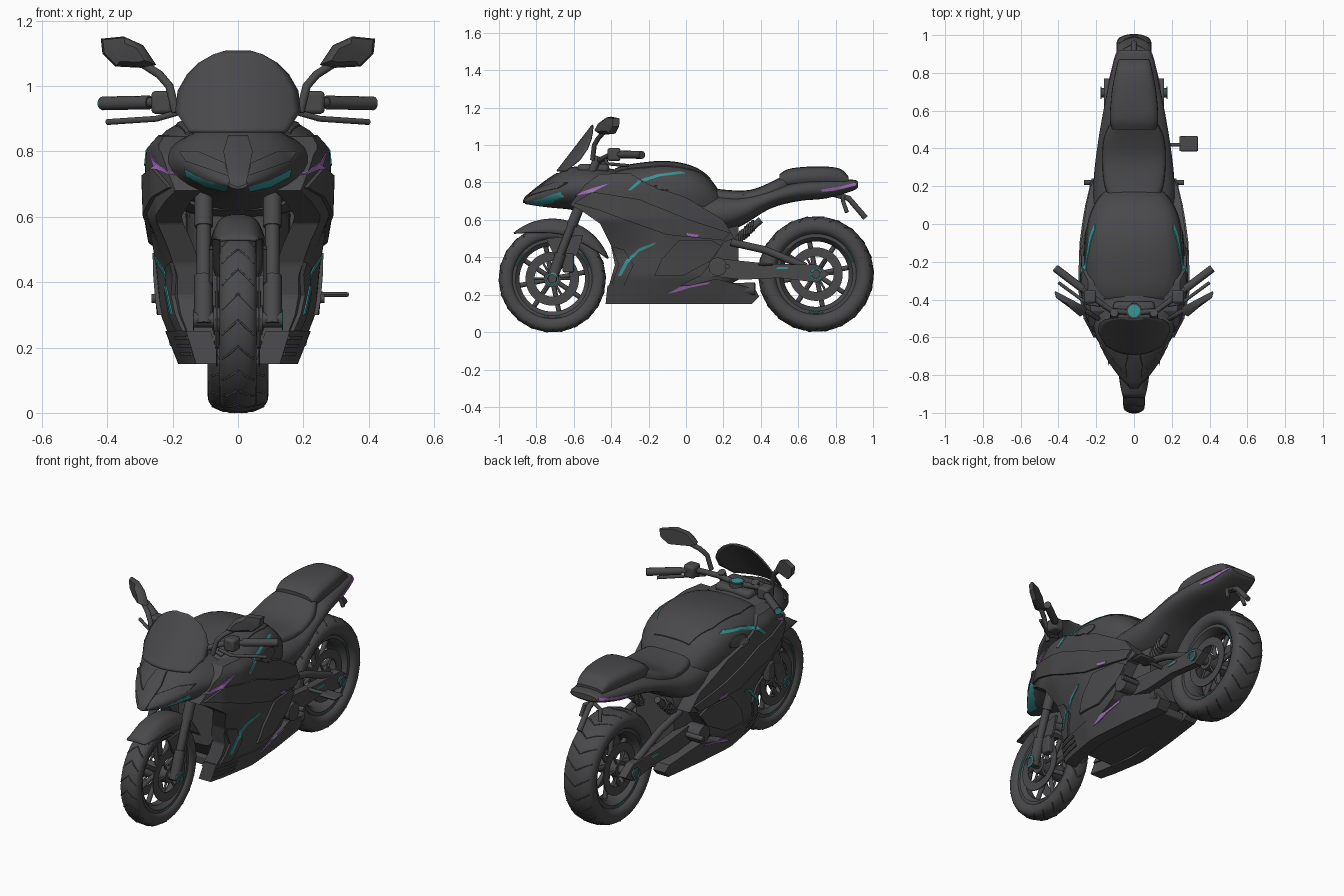
import bpy, bmesh, math
from mathutils import Vector

if bpy.data.objects.get("Cube"):
    bpy.data.objects.remove(bpy.data.objects["Cube"], do_unlink=True)
scene = bpy.context.scene

def material(name, colour):
    mat = bpy.data.materials.new(name)
    mat.use_nodes = True
    mat.diffuse_color = (*colour, 1)
    mat.node_tree.nodes["Principled BSDF"].inputs["Base Color"].default_value = (*colour, 1)
    return mat

dark = material("graphite", (.067, .067, .071))
teal = material("teal", (.04, .30, .31))
violet = material("violet", (.38, .16, .52))

def place(name, mesh, mat=dark, mirror=False, bevel=0, solid=0):
    mesh.materials.clear()
    mesh.materials.append(mat)
    mesh.shade_smooth()
    mesh.set_sharp_from_angle(angle=math.radians(35))
    obj = bpy.data.objects.new(name, mesh)
    scene.collection.objects.link(obj)
    if solid:
        mod = obj.modifiers.new("Thickness", 'SOLIDIFY')
        mod.thickness, mod.offset = solid, 0
    if bevel:
        mod = obj.modifiers.new("Bevel", 'BEVEL')
        mod.width, mod.segments = bevel, 2
    if mirror:
        obj.modifiers.new("Mirror", 'MIRROR').use_mirror_merge = False

def finish(name, bm, **options):
    bmesh.ops.recalc_face_normals(bm, faces=bm.faces[:])
    mesh = bpy.data.meshes.new(name)
    bm.to_mesh(mesh)
    bm.free()
    place(name, mesh, **options)

def interp(table, t):
    for (a, va), (b, vb) in zip(table, table[1:]):
        if t <= b:
            return va + (vb - va) * max(0, (t - a) / (b - a))
    return table[-1][1]

def skin(co):
    """Half width of the fairing at a given length and height; the lower front tapers in."""
    along = interp([(-.86, .05), (-.7, .15), (-.6, .2), (-.5, .25), (-.35, .28), (-.1, .275), (.1, .25), (.25, .22), (.4, .19)], co.y)
    up = interp([(.15, .18), (.2, .2), (.3, .24), (.45, .255), (.6, .28), (.75, .285), (.81, .28), (.87, .225)], co.z)
    taper = interp([(-.43, .28), (-.15, 0)], co.y) * interp([(.42, 1), (.6, 0)], co.z)
    return along * up / .28 * (1 - taper)

def skeleton(rings, loop=False):
    """Bridge closed rings of points, capping the ends unless they form a loop."""
    bm = bmesh.new()
    rows = [[bm.verts.new(p) for p in ring] for ring in rings]
    for a, b in zip(rows, rows[1:] + (rows[:1] if loop else [])):
        for i in range(len(a)):
            j = (i + 1) % len(a)
            bm.faces.new((a[i], a[j], b[j], b[i]))
    if not loop:
        bm.faces.new(rows[0])
        bm.faces.new(rows[-1])
    return bm

def loft(name, stations, power=2.4, steps=4, sides=28):
    """Superellipse sections (y, bottom, top, half width), splined along y."""
    pts = [Vector(s) for s in stations[:1] + stations + stations[-1:]]
    rows, rings = [], []
    for p, a, b, q in zip(pts, pts[1:], pts[2:], pts[3:]):
        for t in [k / steps for k in range(steps)]:
            rows.append(a + (b - p) * t / 2 + (p * 2 - a * 5 + b * 4 - q) * t * t / 2 + (a * 3 - p - b * 3 + q) * t ** 3 / 2)
    for y, low, high, half in rows + [pts[-1]]:
        ring = []
        for a in [math.tau * i / sides for i in range(sides)]:
            c, s = (math.copysign(abs(f) ** (2 / power), f) for f in (math.cos(a), math.sin(a)))
            ring.append((half * c, y, (low + high) / 2 + (high - low) / 2 * s))
        rings.append(ring)
    finish(name, skeleton(rings))

def plate(name, outline, axis=0, surf=None, lift=.004, thick=.009, grid=.02, **options):
    """Mirrored outline draped along an axis on a surface function, or on whatever is there."""
    sign = -1 if axis == 1 else 1
    others = [a for a in range(3) if a != axis]
    bm = bmesh.new()
    verts = [bm.verts.new() for pair in outline]
    for v, pair in zip(verts, outline):
        v.co[others[0]], v.co[others[1]] = pair
    bm.faces.new(verts)
    for a in others:
        normal = Vector([float(a == k) for k in range(3)])
        for k in range(int(-1 / grid), int(1 / grid)):
            geom = bm.verts[:] + bm.edges[:] + bm.faces[:]
            bmesh.ops.bisect_plane(bm, geom=geom, plane_co=normal * (k * grid + .003), plane_no=normal)
    bpy.context.view_layer.update()
    deps = bpy.context.evaluated_depsgraph_get()
    heights = {}
    for v in bm.verts:
        start, ray = v.co.copy(), Vector()
        start[axis], ray[axis] = 2 * sign, -sign
        hit = (True, {axis: surf(v.co)}) if surf else scene.ray_cast(deps, start, ray)
        if hit[0]:
            heights[v] = hit[1][axis] * sign
    best, least = max(heights.values()), min(heights.values())
    for v in bm.verts:
        v.co[axis] = sign * (max(heights.get(v, least), best - .2) + lift)
    for v in bmesh.ops.extrude_face_region(bm, geom=bm.faces[:])["geom"]:
        if isinstance(v, bmesh.types.BMVert):
            v.co[axis] -= sign * thick
    finish(name, bm, mirror=True, **options)

def tubes(name, paths, radius, mirror=True, mat=dark):
    curve = bpy.data.curves.new(name, 'CURVE')
    curve.dimensions = '3D'
    curve.bevel_depth, curve.bevel_resolution, curve.use_fill_caps = radius, 4, True
    for path in paths:
        spline = curve.splines.new('POLY')
        spline.points.add(len(path) - 1)
        for point, co in zip(spline.points, path):
            point.co = (*co, 1)
    temp = bpy.data.objects.new("temp", curve)
    scene.collection.objects.link(temp)
    bpy.context.view_layer.update()
    mesh = bpy.data.meshes.new_from_object(temp.evaluated_get(bpy.context.evaluated_depsgraph_get()))
    bpy.data.objects.remove(temp)
    place(name, mesh, mirror=mirror, mat=mat)

def box(name, low, high, bevel=.008, mirror=False):
    bm = bmesh.new()
    bmesh.ops.create_cube(bm, size=1)
    for v in bm.verts:
        v.co = [l + (h - l) * (c + .5) for l, h, c in zip(low, high, v.co)]
    finish(name, bm, bevel=bevel, mirror=mirror)

def sheet(name, func, cols=16, rows=20):
    bm = bmesh.new()
    grid = [[bm.verts.new(func(2 * i / cols - 1, j / rows)) for i in range(cols + 1)] for j in range(rows + 1)]
    for a, b in zip(grid, grid[1:]):
        for i in range(cols):
            bm.faces.new((a[i], a[i + 1], b[i + 1], b[i]))
    finish(name, bm, solid=.008)

# Wheels: tyre, tread, rim, spokes, hub, discs and teal accents
def wheel(name, y, z, outer, inner, half, axle):
    mid, deep, rim = (outer + inner) / 2, (outer - inner) / 2, half * .7
    polar = lambda x, r, a: (x, y + r * math.cos(a), z + r * math.sin(a))
    power = lambda f: math.copysign(abs(f) ** .8, f)
    def lathe(part, profile, sides=56, **options):
        rings = [[polar(x, r, math.tau * i / sides) for x, r in profile] for i in range(sides)]
        finish(name + part, skeleton(rings, loop=True), **options)
    turn = [math.tau * i / 24 for i in range(24)]
    lathe("_tyre", [(half * power(math.cos(a)), mid + deep * power(math.sin(a))) for a in turn])
    tread = [[polar(half * t, mid + deep * (1 - abs(t) ** 2.5) ** .4, k * math.tau / 22 + .2 * abs(t))
              for t in (-.85, -.5, -.2, 0, .2, .5, .85)] for k in range(22)]
    tubes(name + "_tread", tread, .003, mirror=False)
    lathe("_rim", [(-rim, inner + .012), (-rim, inner - .008), (-rim / 2, inner - .03),
                   (rim / 2, inner - .03), (rim, inner - .008), (rim, inner + .012)])
    tubes(name + "_spokes", [[polar(0, r, k * math.tau / 8 + .2) for r in (.03, inner - .02)] for k in range(8)], .013, mirror=False)
    lathe("_hub", [(-.075, .012), (-.075, .045), (.075, .045), (.075, .012)])
    lathe("_disc", [(.062, .095), (.062, .143), (.068, .143), (.068, .095)], mirror=True)
    tubes(name + "_disc_carrier", [[polar(.064, r, k * math.tau / 6) for r in (.03, .1)] for k in range(6)], .006)
    arcs = [[polar(rim, inner + .002, start + k * .06) for k in range(8)] for start in (.3, 2.4, 4.5)]
    tubes(name + "_rim_accent", arcs, .003, mat=teal)
    tubes(name + "_axle", [[(0, y, z), (axle, y, z)]], .024)
    lathe("_axle_ring", [(axle - .001, .025), (axle - .001, .033), (axle + .003, .033), (axle + .003, .025)], mat=teal, mirror=True)

wheel("front_wheel", -.715, .285, .285, .205, .057, .135)
wheel("rear_wheel", .695, .31, .308, .205, .093, .174)

# Front fork, fender and calipers
tubes("fork_tubes", [[(.105, -.47, .94), (.105, -.72, .29)]], .022)
tubes("fork_sleeves", [[(.105, -.5, .85), (.105, -.61, .57)]], .028)
tubes("fork_feet", [[(.105, -.67, .42), (.105, -.72, .27)]], .029)
box("front_caliper", (.055, -.66, .32), (.1, -.6, .42), mirror=True)
def fender_shape(u, v):
    angle, radius = math.radians(20 + 110 * v), .318 - .075 * abs(u) ** 4 * (1 - abs(2 * v - 1) ** 3)
    return .08 * u * (1 - .3 * abs(2 * v - 1) ** 4), -.715 + radius * math.cos(angle), .285 + radius * math.sin(angle)
sheet("front_fender", fender_shape)
plate("fender_stay", [(-.75, .5), (-.55, .52), (-.58, .42), (-.66, .36), (-.7, .4)], surf=lambda co: .085, thick=.012)

# Bodywork: engine core, nose, tank, seats, tail and windscreen
loft("engine_core", [(-.38, .32, .66, .11), (-.25, .2, .72, .15), (.1, .2, .72, .16), (.28, .28, .6, .12)], power=5)
box("belly_pan", (-.11, -.3, .16), (.11, .32, .21))
loft("nose_cowl", [(-.86, .685, .715, .03), (-.8, .675, .765, .085), (-.72, .665, .825, .14), (-.62, .655, .88, .19),
                   (-.5, .63, .885, .23), (-.38, .6, .87, .25)], power=1.9)
loft("fuel_tank", [(-.46, .62, .8, .19), (-.38, .6, .87, .245), (-.25, .6, .9, .265), (-.1, .6, .91, .26),
                   (.03, .6, .885, .24), (.12, .6, .83, .2), (.18, .6, .75, .15)], power=2.7)
loft("tail_cowl", [(.02, .52, .74, .21), (.18, .53, .74, .215), (.3, .57, .74, .208), (.45, .66, .77, .188),
                   (.6, .7, .81, .162), (.75, .715, .82, .132), (.89, .755, .815, .098), (.92, .775, .805, .08)])
loft("rider_seat", [(.1, .68, .78, .11), (.2, .68, .762, .155), (.34, .68, .76, .168), (.46, .7, .805, .158),
                    (.54, .72, .85, .12)], power=3)
loft("pillion_seat", [(.5, .76, .845, .115), (.56, .77, .875, .128), (.7, .78, .886, .118), (.82, .78, .875, .095),
                      (.87, .79, .83, .08)], power=3)
def screen_shape(u, v):
    x = u * interp([(0, .15), (.25, .19), (.5, .183), (.7, .155), (.85, .118), (.95, .075), (1, .035)], v)
    return x, -.69 + .19 * v + .075 * (x / .19) ** 2, .86 + .247 * v
sheet("windscreen", screen_shape)

# Side fairings: main panel, belly cowl, then raised blades
plate("side_fairing", [(-.62, .68), (-.54, .79), (-.46, .845), (-.3, .85), (-.2, .79), (0, .72), (.2, .6), (.26, .5), (.2, .48),
      (.14, .38), (.08, .3), (-.05, .24), (-.42, .22), (-.38, .36), (-.4, .46), (-.46, .58), (-.56, .65)], surf=skin, lift=0, thick=.08)
plate("belly_cowl", [(-.43, .15), (.35, .15), (.39, .19), (.37, .23), (.16, .285), (.02, .25), (-.42, .25)],
      surf=skin, lift=.006, thick=.075)
for name, outline in {
    "upper_blade": [(-.6, .69), (-.46, .65), (-.3, .59), (-.1, .52), (.2, .49), (.24, .53), (.02, .6), (-.25, .71), (-.5, .75)],
    "engine_cover": [(-.13, .39), (-.04, .49), (.14, .49), (.19, .46), (.13, .38), (-.02, .3), (-.17, .3)],
    "front_blade": [(-.4, .46), (-.36, .36), (-.4, .25), (-.33, .25), (-.28, .36), (-.33, .44)]}.items():
    plate(name, outline, surf=skin, lift=.012, thick=.03)
for i in range(3):
    z = .175 + .025 * i
    plate(f"vent_slat_{i}", [(-.42, z), (-.28, z), (-.28, z + .01), (-.42, z + .01)], surf=skin, lift=.012, thick=.02)

# Raised trim
plate("tank_top_panel", [(0, -.38), (.16, -.38), (.19, -.22), (.17, 0), (.11, .13), (0, .13)], axis=2, lift=.005)
oval = [math.tau * i / 20 for i in range(20)]
plate("tank_oval", [(-.1 + .07 * math.cos(a), .785 + .03 * math.sin(a)) for a in oval], lift=.006)
plate("nose_brow", [(.03, .725), (.16, .77), (.18, .8), (.12, .8), (.04, .765)], axis=1, lift=.008, thick=.02)
plate("nose_beak", [(0, .69), (.025, .7), (.045, .8), (.03, .85), (0, .85)], axis=1, lift=.012, thick=.02)

# Coloured accents, draped on the bodywork
plate("headlight_strip", [(.03, .69), (.1, .712), (.165, .748), (.16, .722), (.1, .69), (.04, .676)], axis=1, mat=teal, lift=.006, grid=.01)
plate("shoulder_stripe", [(-.6, .727), (-.5, .748), (-.41, .795), (-.46, .782), (-.55, .752)], mat=violet)
plate("mid_stripe", [(0, .53), (.07, .52), (.06, .508), (.01, .515)], mat=violet)
plate("belly_stripe", [(-.1, .205), (-.03, .242), (.13, .268), (.12, .257), (.02, .237), (-.05, .215)], mat=violet)
plate("tail_light", [(.72, .762), (.82, .778), (.91, .8), (.91, .785), (.8, .757), (.73, .75)], mat=violet)
plate("fairing_stripe", [(-.365, .3), (-.325, .38), (-.25, .448), (-.16, .48), (-.17, .467), (-.25, .43), (-.312, .365), (-.347, .3)], mat=teal)
plate("tank_stripe", [(-.31, .76), (-.25, .815), (-.15, .845), (-.03, .86), (0, .85), (-.14, .833), (-.24, .8), (-.295, .757)], mat=teal)

# Swingarm, shocks, pegs, muffler and plate hanger
plate("swingarm", [(.12, .4), (.3, .38), (.45, .365), (.7, .36), (.77, .31), (.7, .265), (.5, .29), (.3, .28), (.13, .3)],
      surf=lambda co: .155, thick=.045)
plate("swingarm_accent", [(.48, .337), (.49, .348), (.55, .348), (.54, .337)], mat=teal)
tubes("swingarm_brace", [[(.13, .24, .48), (.13, .42, .44), (.13, .64, .35)]], .02)
tubes("pivot_cover", [[(.1, .17, .35), (.235, .17, .35)]], .05)
tubes("shock_body", [[(.1, .24, .46), (.1, .4, .6)]], .018)
tubes("shock_spring", [[(.1 + .03 * math.cos(k), .26 + .0021 * k, .48 + .0019 * k + .03 * math.sin(k)) for k in range(50)]], .007)
tubes("foot_pegs", [[(.12, .22, .35), (.265, .22, .35)]], .014)
tubes("muffler", [[(.11, .1, .22), (.13, .37, .23)]], .036, mirror=False)
box("side_paddle", (.24, .385, .354), (.34, .465, .37))
tubes("paddle_arm", [[(.14, .42, .36), (.26, .42, .362)]], .01, mirror=False)
tubes("plate_hanger", [[(0, .78, .74), (0, .87, .715), (0, .96, .61)]], .015, mirror=False)
tubes("rear_signals", [[(0, .84, .73), (.05, .84, .7), (.06, .86, .64)]], .011)

# Handlebars, dash and mirrors
box("dash", (-.11, -.58, .85), (.11, -.41, .9), bevel=.02)
tubes("gauge", [[(0, -.46, .88), (0, -.46, .92)]], .042, mirror=False)
tubes("gauge_face", [[(0, -.46, .915), (0, -.46, .924)]], .033, mirror=False, mat=teal)
tubes("handlebar", [[(0, -.47, .9), (.12, -.46, .92), (.2, -.4, .95), (.28, -.34, .95)]], .015)
tubes("grips", [[(.27, -.345, .95), (.415, -.235, .947)]], .021)
tubes("grip_end", [[(-.414, -.236, .947), (-.419, -.232, .947)]], .018, mirror=False, mat=teal)
box("switch_box", (.2, -.42, .915), (.265, -.35, .985), bevel=.012, mirror=True)
tubes("levers", [[(.18, -.43, .92), (.25, -.42, .9), (.4, -.31, .89)]], .009)
tubes("mirror_stalks", [[(.19, -.5, .92), (.21, -.49, 1), (.24, -.47, 1.035), (.31, -.43, 1.08)]], .013)
rim = [(.25, 1.065), (.29, 1.125), (.35, 1.152), (.42, 1.145), (.415, 1.1), (.375, 1.06), (.28, 1.055)]
finish("mirror_heads", skeleton([[(.34 + (x - .34) * s, -.455 + (x - .26) * .5 + d, 1.1 + (z - 1.1) * s) for x, z in rim]
                                 for s, d in ((.6, -.03), (.92, -.015), (1, .01), (.95, .02))]), mirror=True)
